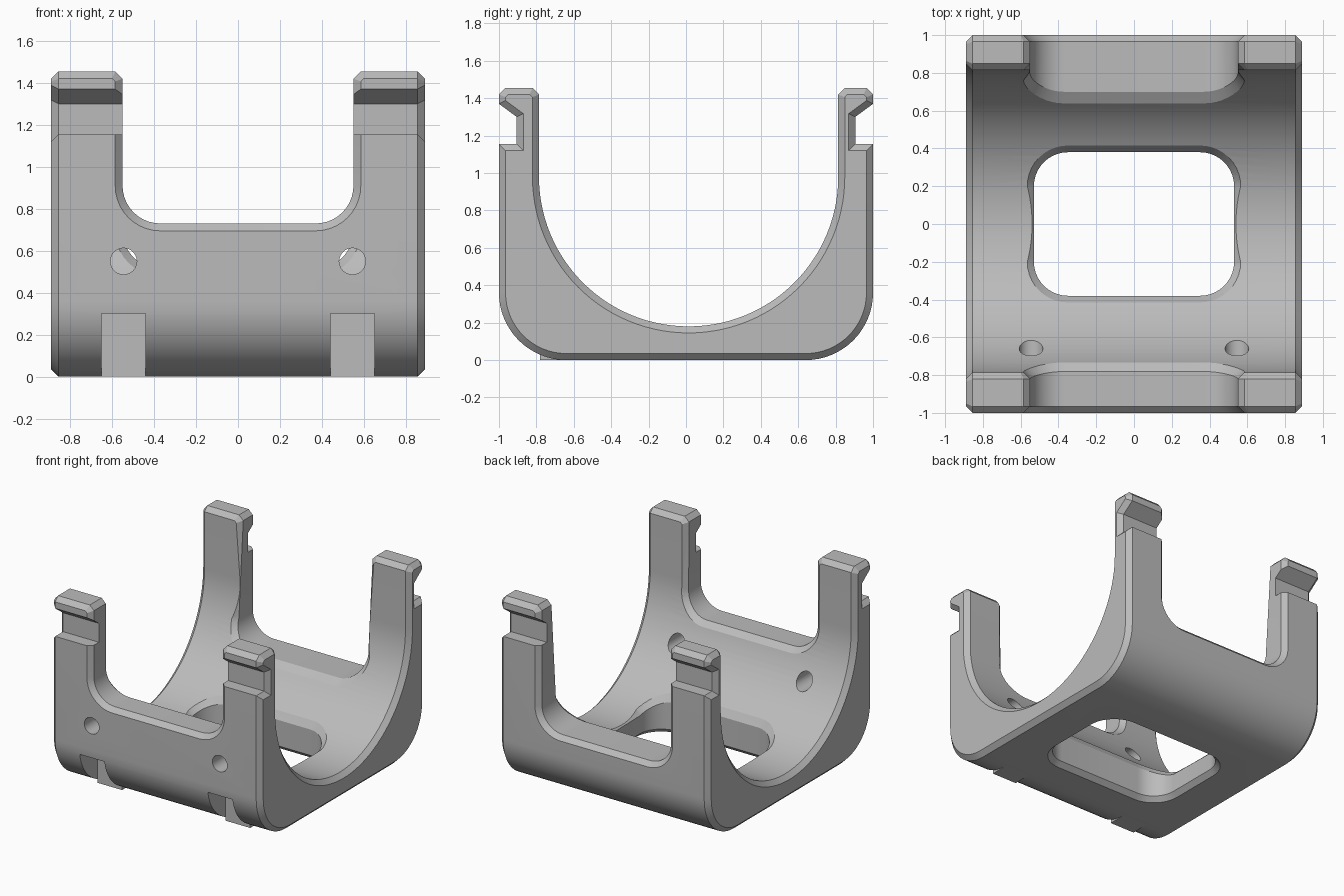
import bpy, bmesh, math
from mathutils import Vector

old = bpy.data.objects.get("Cube")
if old:
    bpy.data.objects.remove(old, do_unlink=True)

C = 0.035                      # chamfer size on every edge
BORE_Y, BORE_Z, BORE_R = 0.014, 0.98, 0.8
TOP, HALF = 1.455, 0.89

grey = bpy.data.materials.new("plain grey")
grey.use_nodes = True
grey.diffuse_color = (0.5, 0.5, 0.5, 1)
grey.node_tree.nodes["Principled BSDF"].inputs["Base Color"].default_value = (0.5, 0.5, 0.5, 1)


def arc(cx, cy, r, a0, a1, n):
    angles = [math.radians(a0 + (a1 - a0) * i / n) for i in range(n + 1)]
    return [(cx + r * math.cos(a), cy + r * math.sin(a)) for a in angles]


def offset(pts, d):
    """Grow a counter-clockwise outline by d with mitred corners."""
    out = []
    for i, p in enumerate(pts):
        a, b, c = Vector(pts[i - 1]), Vector(p), Vector(pts[(i + 1) % len(pts)])
        e, f = (b - a).normalized(), (c - b).normalized()
        n, m = Vector((e.y, -e.x)), Vector((f.y, -f.x))
        out.append(tuple(b + (n + m) * (d / (1 + n.dot(m)))))
    return out


def loft(name, layers):
    """Closed solid through matching rings of points."""
    bm = bmesh.new()
    rings = [[bm.verts.new(p) for p in layer] for layer in layers]
    for lo, hi in zip(rings, rings[1:]):
        for i in range(len(lo)):
            bm.faces.new((lo[i - 1], lo[i], hi[i], hi[i - 1]))
    bm.faces.new(rings[0])
    bm.faces.new(rings[-1])
    bmesh.ops.recalc_face_normals(bm, faces=bm.faces)
    mesh = bpy.data.meshes.new(name)
    bm.to_mesh(mesh)
    bm.free()
    mesh.materials.append(grey)
    obj = bpy.data.objects.new(name, mesh)
    bpy.context.collection.objects.link(obj)
    return obj


def activate(obj):
    bpy.ops.object.select_all(action='DESELECT')
    obj.select_set(True)
    bpy.context.view_layer.objects.active = obj


def cut(body, cutter):
    cutter.hide_render = True
    mod = body.modifiers.new("cut", 'BOOLEAN')
    mod.operation, mod.solver, mod.object = 'DIFFERENCE', 'EXACT', cutter
    activate(body)
    bpy.ops.object.modifier_apply(modifier=mod.name)
    bpy.data.objects.remove(cutter, do_unlink=True)


def bore_y(z, side):
    dz = min(z - BORE_Z, 0)
    return BORE_Y + side * math.sqrt(BORE_R ** 2 - dz ** 2)


def bore_floor(y):
    return BORE_Z - math.sqrt(BORE_R ** 2 - (y - BORE_Y) ** 2)


def prism_y(name, outline, y0, y1):
    return loft(name, [[(x, y, z) for x, z in outline] for y in (y0, y1)])


# Cradle body: side profile with clip hooks, chamfered at both ends
hook = [(1, 1.155), (0.905, 1.155), (0.905, 1.30), (1, 1.37), (1, TOP - C), (1 - C, TOP)]
inner_r, inner_l = BORE_Y + BORE_R, BORE_Y - BORE_R
profile = (arc(-0.64, 0.36, 0.36, 180, 270, 16) + arc(0.64, 0.36, 0.36, 270, 360, 16)
           + hook + [(inner_r + C, TOP), (inner_r, TOP - C)]
           + arc(BORE_Y, BORE_Z, BORE_R, 0, -180, 56)
           + [(inner_l, TOP - C), (inner_l - C, TOP)]
           + [(-y, z) for y, z in reversed(hook)])
small = offset(profile, -C)
cradle = loft("cradle_body", [[(x, y, z) for y, z in ring] for x, ring in
                              ((-HALF, small), (C - HALF, profile), (HALF - C, profile), (HALF, small))])


# Wall openings between the arms; the back one reaches lower
def wall_opening(side, bottom, half=0.55, r=0.18):
    top = [(half, TOP - C), (half + 2 * C, TOP + C)]
    outline = (arc(r - half, bottom + r, r, 180, 270, 10) + arc(half - r, bottom + r, r, 270, 360, 10)
               + top + [(-x, z) for x, z in reversed(top)])
    layers = [[(x, side * y, z) for x, z in offset(outline, d)] for y, d in ((1 + C, 2 * C), (1 - C, 0))]
    for k in range(3):
        layers.append([(x, bore_y(z, side) + side * C * (1 - k), z) for x, z in offset(outline, C * k)])
    layers.append([(x, side * 0.45, z) for x, z in offset(outline, 2 * C)])
    return loft("opening_cutter", layers)


cut(cradle, wall_opening(-1, 0.73))
cut(cradle, wall_opening(1, 0.515))

# Rounded floor window, chamfered below and along the curved floor
wx, wy, wr = 0.53, 0.38, 0.18
window = []
for sx, sy, a in ((1, 1, 0), (-1, 1, 90), (-1, -1, 180), (1, -1, 270)):
    window += arc(sx * (wx - wr), sy * (wy - wr), wr, a, a + 90, 10)
layers = [[(x, y, z) for x, y in offset(window, d)] for z, d in ((-C, 2 * C), (C, 0))]
for k in range(3):
    layers.append([(x, y, bore_floor(y) + C * (k - 1)) for x, y in offset(window, C * k)])
layers.append([(x, y, 0.6) for x, y in offset(window, 2 * C)])
cut(cradle, loft("window_cutter", layers))

# Front screw holes and lower slots, with a square foot filling each slot's base
for side, label in ((-1, "right"), (1, "left")):
    hole = arc(side * 0.545, 0.55, 0.063, 0, 345, 23)
    cut(cradle, prism_y("hole_cutter", hole, -1.1, -0.5))
    a, b = side * 0.545 - 0.105, side * 0.545 + 0.105
    cut(cradle, prism_y("slot_cutter", [(a, -0.1), (b, -0.1), (b, 0.3), (a, 0.3)], -1.1, -0.78))
    prism_y("slot_foot_" + label, [(a, 0), (b, 0), (b, 0.04), (a, 0.04)], -0.78, -0.64)

activate(cradle)
bpy.ops.object.shade_smooth_by_angle(angle=math.radians(20))
